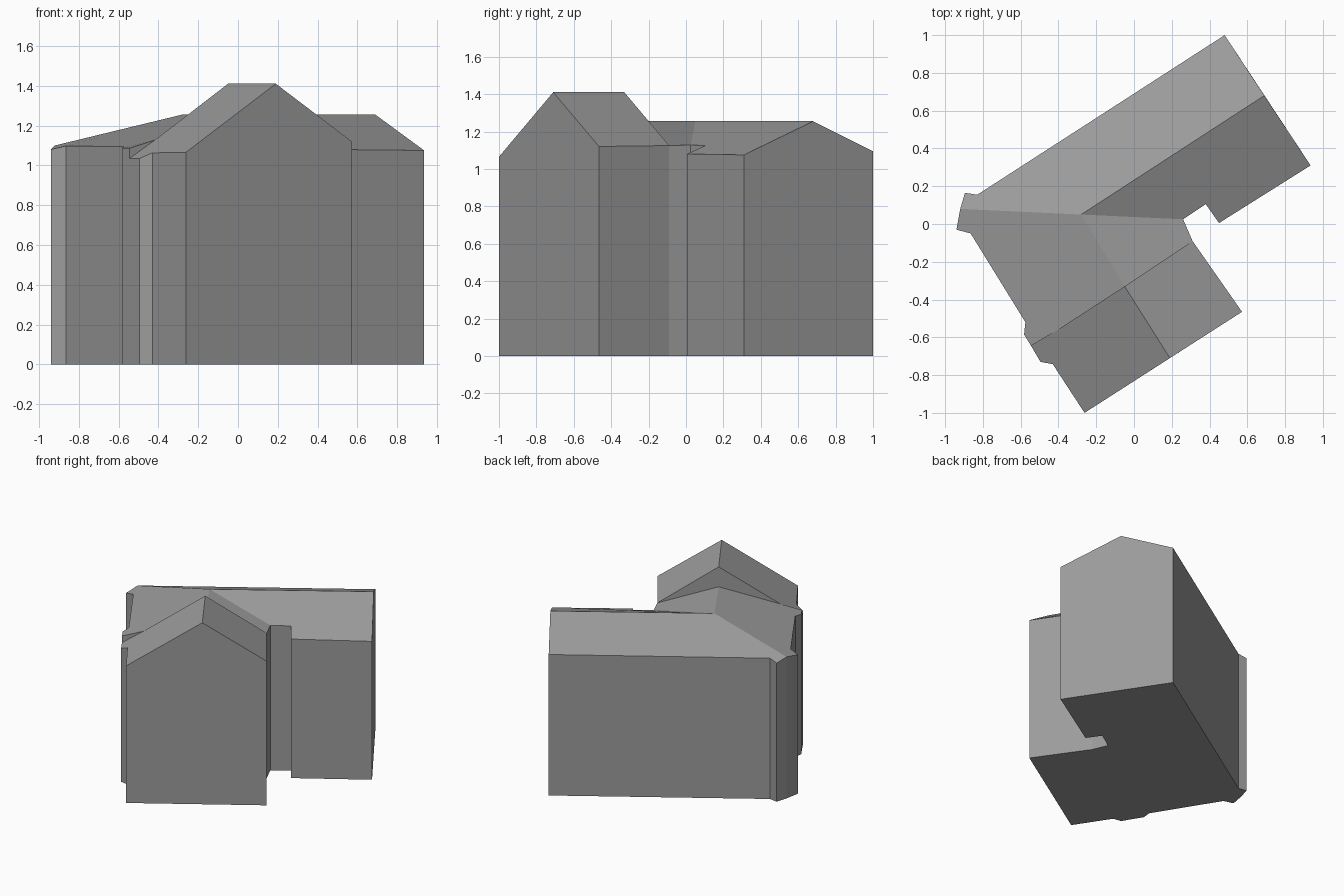
import bpy
import bmesh

cube = bpy.data.objects.get("Cube")
if cube:
    bpy.data.objects.remove(cube, do_unlink=True)

grey = bpy.data.materials.new("plain grey")
grey.use_nodes = True
colour = (0.33, 0.33, 0.33, 1)
grey.diffuse_color = colour
grey.node_tree.nodes["Principled BSDF"].inputs["Base Color"].default_value = colour

# Eave, ridge and valley points of the two wings
points = {
    # back wing
    "back_corner": (.48, 1, 1.095),
    "back_ridge": (.69, .68, 1.255),
    "right_corner": (.935, .31, 1.075),
    "notch_outer": (.45, .005, 1.08),
    "notch_inner": (.38, .105, 1.125),
    "valley": (.26, .025, 1.128),
    # left end with its small projecting bay
    "bay_back": (-.83, .155, 1.094),
    "bay_back_tip": (-.895, .165, 1.077),
    "hip": (-.92, .08, 1.1),
    "bay_front_tip": (-.94, -.03, 1.08),
    "bay_front": (-.865, -.05, 1.097),
    # low link roof
    "ridge_bend": (-.28, .05, 1.255),
    "ridge_stop": (-.05, -.33, 1.255),
    "link_eave": (-.575, -.52, 1.095),
    "pier_back": (-.582, -.585, 1.087),
    "step_high": (-.545, -.645, 1.086),
    # tall front wing
    "step_low": (-.545, -.645, 1.035),
    "crossing": (-.416, -.568, 1.128),
    "tall_ridge_back": (-.05, -.33, 1.41),
    "tall_ridge_front": (.19, -.71, 1.41),
    "pier_front": (-.495, -.73, 1.035),
    "pier_root": (-.43, -.742, 1.063),
    "front_corner": (-.262, -1, 1.065),
    "side_corner": (.572, -.465, 1.12),
    "tall_eave_back": (.31, -.09, 1.125),
}


def build(name, faces):
    """Make one flat-shaded object from lists of corner positions."""
    bm = bmesh.new()
    made = {}
    for face in faces:
        for co in face:
            if co not in made:
                made[co] = bm.verts.new(co)
        bm.faces.new([made[co] for co in face])
    mesh = bpy.data.meshes.new(name)
    bm.to_mesh(mesh)
    bm.free()
    mesh.materials.append(grey)
    obj = bpy.data.objects.new(name, mesh)
    bpy.context.collection.objects.link(obj)
    return obj


def named(text):
    return [points[word] for word in text.split()]


def ground(p):
    return (p[0], p[1], 0.0)


# Roof slopes
build("back_wing_roof", [
    named("back_corner bay_back bay_back_tip hip ridge_bend back_ridge"),
    named("back_ridge ridge_bend valley notch_inner notch_outer right_corner"),
])
build("link_roof", [
    named("hip bay_front_tip bay_front link_eave pier_back step_high "
          "crossing ridge_stop ridge_bend"),
    named("ridge_bend ridge_stop tall_eave_back valley"),
])
build("front_wing_roof", [
    named("tall_ridge_back crossing step_low pier_front pier_root "
          "front_corner tall_ridge_front"),
    named("tall_ridge_back tall_ridge_front side_corner tall_eave_back"),
])

# Upright faces where the tall and low roofs meet
build("roof_step", [
    named("tall_eave_back ridge_stop crossing tall_ridge_back"),
    named("step_high step_low crossing"),
])

# Outer walls; each gable is one face with its peak in the middle
outline = named(
    "back_corner bay_back bay_back_tip hip bay_front_tip bay_front link_eave "
    "pier_back step_high step_low pier_root_gap pier_root front_corner "
    "side_corner tall_eave_back valley notch_inner notch_outer right_corner"
    .replace("pier_root_gap", "pier_front"))
peaks = {
    points["bay_back_tip"]: None,
    points["front_corner"]: points["tall_ridge_front"],
    points["right_corner"]: points["back_ridge"],
}
walls = []
for p, q in zip(outline, outline[1:] + outline[:1]):
    if ground(p) == ground(q):
        continue
    peak = peaks.get(p)
    walls.append([ground(p), ground(q), q] + ([peak] if peak else []) + [p])
build("walls", walls)

# Floor
base = list(dict.fromkeys(ground(p) for p in outline))
build("floor", [base[::-1]])
